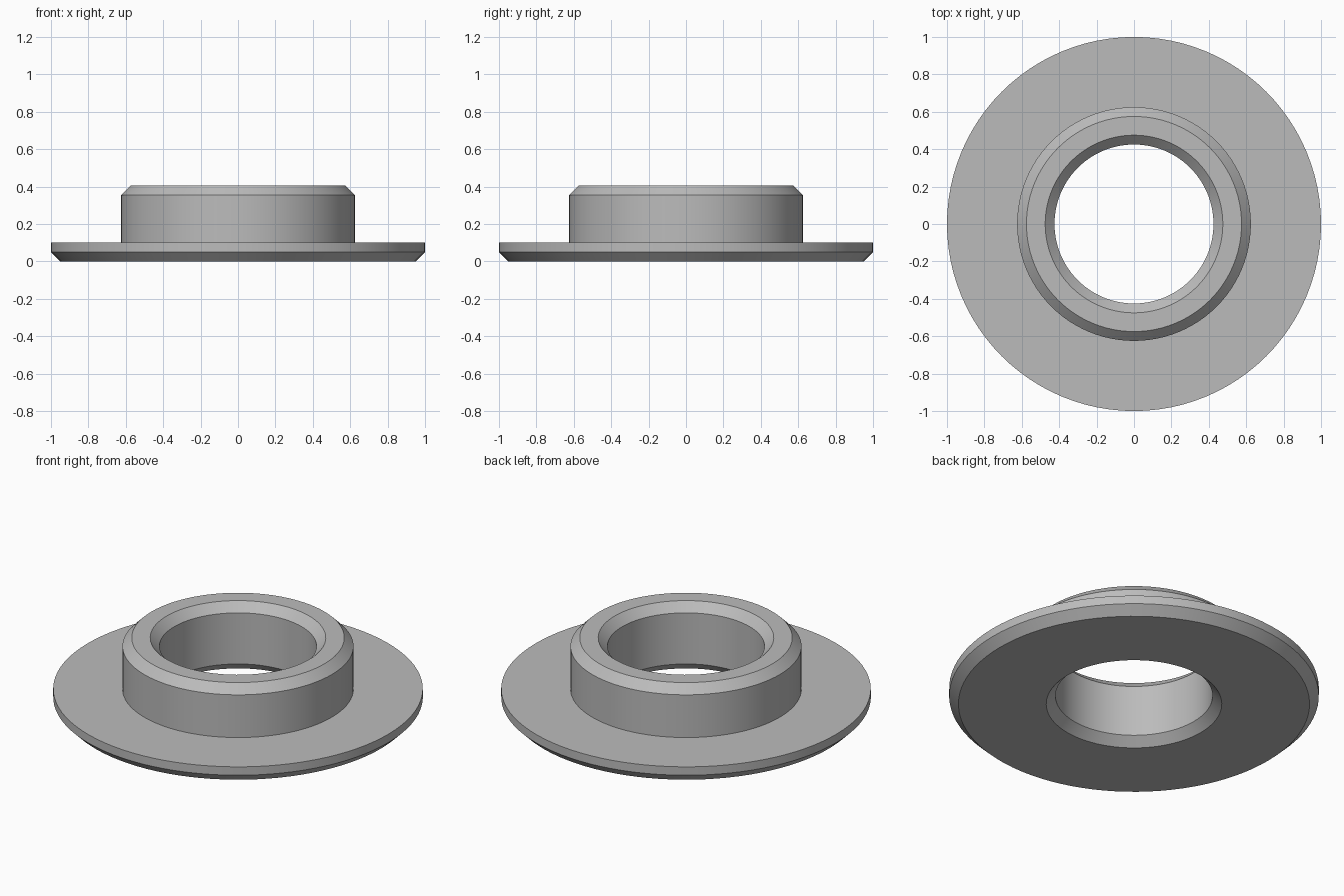
import bpy
import bmesh
from math import cos, sin, tau, radians

SEGMENTS = 96
BEVEL = 0.05
FLANGE_R, COLLAR_R, BORE_R = 1.0, 0.625, 0.425
FLANGE_TOP, COLLAR_TOP = 0.10, 0.405

cube = bpy.data.objects.get("Cube")
if cube:
    bpy.data.objects.remove(cube, do_unlink=True)


def make_material(name, colour):
    mat = bpy.data.materials.new(name)
    mat.use_nodes = True
    mat.diffuse_color = colour
    mat.node_tree.nodes["Principled BSDF"].inputs["Base Color"].default_value = colour
    return mat


def lathe(name, profile, mat):
    """Revolve a closed (radius, height) profile around the z axis."""
    bm = bmesh.new()
    rings = []
    for i in range(SEGMENTS):
        a = tau * i / SEGMENTS
        rings.append([bm.verts.new((r * cos(a), r * sin(a), z)) for r, z in profile])
    count = len(profile)
    for i, ring in enumerate(rings):
        after = rings[(i + 1) % SEGMENTS]
        for j in range(count):
            k = (j + 1) % count
            bm.faces.new((ring[j], after[j], after[k], ring[k]))
    bmesh.ops.recalc_face_normals(bm, faces=bm.faces)
    mesh = bpy.data.meshes.new(name)
    bm.to_mesh(mesh)
    bm.free()
    mesh.materials.append(mat)
    obj = bpy.data.objects.new(name, mesh)
    bpy.context.collection.objects.link(obj)
    bpy.ops.object.select_all(action="DESELECT")
    obj.select_set(True)
    bpy.context.view_layer.objects.active = obj
    bpy.ops.object.shade_smooth_by_angle(angle=radians(30))
    return obj


# Flanged bushing: wide flange, raised collar and through bore, chamfered rims
profile = [
    (BORE_R + BEVEL, 0),
    (FLANGE_R - BEVEL, 0),
    (FLANGE_R, BEVEL),
    (FLANGE_R, FLANGE_TOP),
    (COLLAR_R, FLANGE_TOP),
    (COLLAR_R, COLLAR_TOP - BEVEL),
    (COLLAR_R - BEVEL, COLLAR_TOP),
    (BORE_R + BEVEL, COLLAR_TOP),
    (BORE_R, COLLAR_TOP - BEVEL),
    (BORE_R, BEVEL),
]
grey = make_material("plain_grey", (0.5, 0.5, 0.5, 1))
lathe("flanged_bushing", profile, grey)
